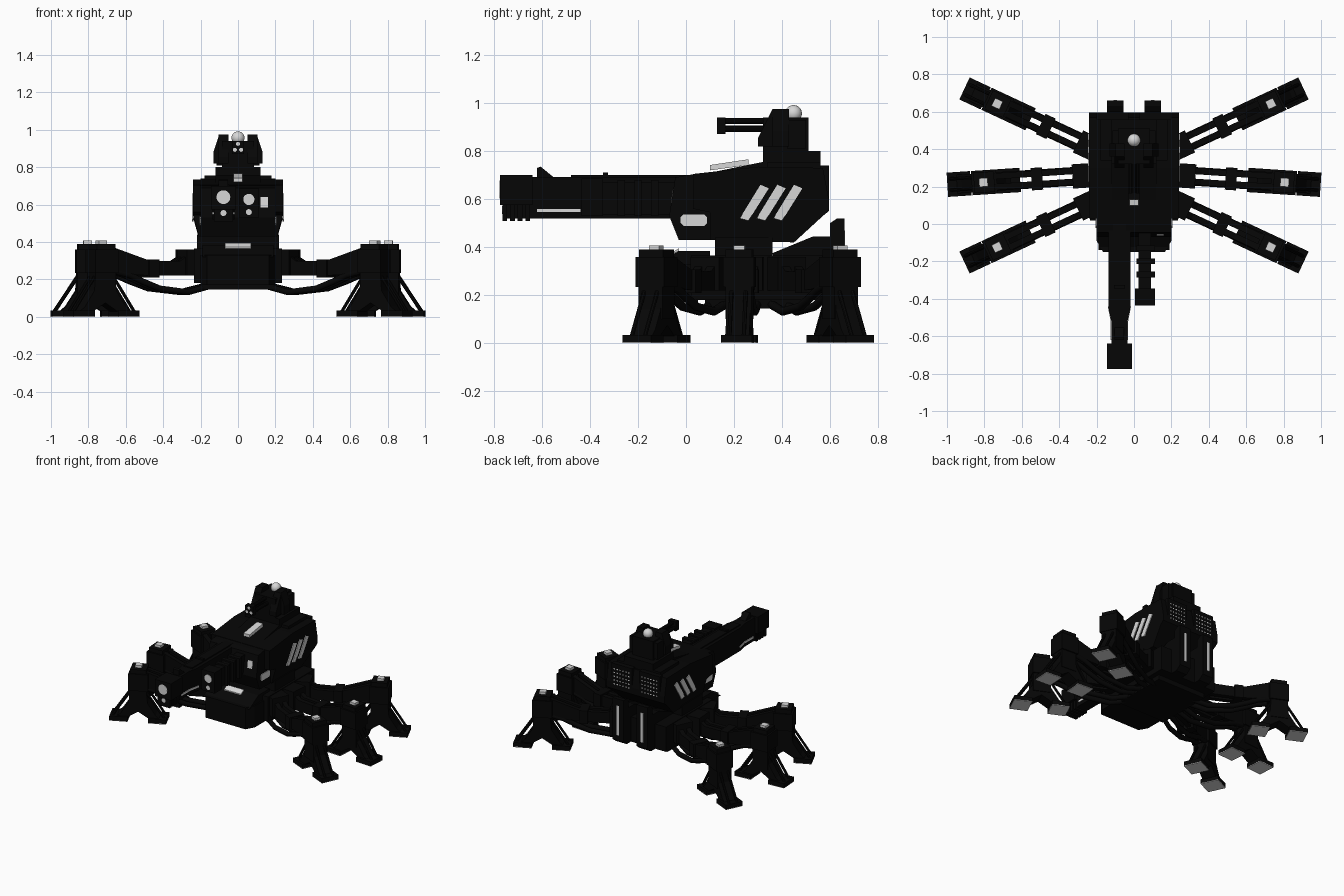
import bpy, bmesh, math
from mathutils import Matrix, Vector

if "Cube" in bpy.data.objects:
    bpy.data.objects.remove(bpy.data.objects["Cube"])


def material(name, v):
    m = bpy.data.materials.new(name)
    m.diffuse_color = (v, v, v, 1)
    m.use_nodes = True
    m.node_tree.nodes["Principled BSDF"].inputs["Base Color"].default_value = m.diffuse_color
    return m


BLACK = material("matte black", 0.0018)
LIGHT = material("light grey", 0.68)
I = Matrix.Identity(4)
FLIP = Matrix.Scale(-1, 4, (1, 0, 0))


def finish(name, bm, mat, M=I):
    bm.transform(M)
    bmesh.ops.recalc_face_normals(bm, faces=bm.faces)
    me = bpy.data.meshes.new(name)
    bm.to_mesh(me)
    bm.free()
    me.materials.append(mat)
    ob = bpy.data.objects.new(name, me)
    bpy.context.collection.objects.link(ob)
    return ob


def add_box(bm, x, y, z):
    c = Vector((sum(x) / 2, sum(y) / 2, sum(z) / 2))
    s = Matrix.Diagonal((x[1] - x[0], y[1] - y[0], z[1] - z[0], 1))
    bmesh.ops.create_cube(bm, size=1, matrix=Matrix.Translation(c) @ s)


def box(name, x, y, z, mat=BLACK, M=I):
    bm = bmesh.new()
    add_box(bm, x, y, z)
    return finish(name, bm, mat, M)


def prism(name, pts, axis, lo, hi, mat=BLACK, M=I, low_scale=None):
    """Extrude a polygon along x (points y,z), y (points x,z) or z (points x,y)."""
    bm = bmesh.new()
    def put(p, h):
        q = list(p)
        q.insert(axis, h)
        return bm.verts.new(q)
    a = [put(p, lo) for p in pts]
    b = [put(p, hi) for p in pts]
    bm.faces.new(a)
    bm.faces.new(b[::-1])
    for i in range(len(pts)):
        j = (i + 1) % len(pts)
        bm.faces.new((a[i], a[j], b[j], b[i]))
    if low_scale:  # narrow everything below a height
        for v in bm.verts:
            if v.co.z < low_scale[0]:
                v.co.x *= low_scale[1]
    return finish(name, bm, mat, M)


def rod(name, p, q, r, mat=BLACK, M=I, n=12):
    p, q = Vector(p), Vector(q)
    bm = bmesh.new()
    T = Matrix.Translation((p + q) / 2) @ (q - p).to_track_quat('Z', 'Y').to_matrix().to_4x4()
    bmesh.ops.create_cone(bm, cap_ends=True, segments=n, radius1=r, radius2=r,
                          depth=(q - p).length, matrix=T)
    return finish(name, bm, mat, M)


def cable(name, pts, r, M):
    cu = bpy.data.curves.new(name, 'CURVE')
    cu.dimensions = '3D'
    cu.bevel_depth, cu.bevel_resolution = r, 1
    sp = cu.splines.new('POLY')
    sp.points.add(len(pts) - 1)
    for s, p in zip(sp.points, pts):
        s.co = (*(M @ Vector(p)), 1)
    cu.materials.append(BLACK)
    bpy.context.collection.objects.link(bpy.data.objects.new(name, cu))


# Legs: local x runs outward, then each is turned, moved and mirrored
def leg(n, M):
    box(n + "_hip", (.18, .33), (-.065, .065), (.22, .36), M=M)
    for lo, hi in ((-.045, -.012), (.012, .045)):  # twin rails with a slot between
        prism(n + "_upper_arm_rail", [(.3, .22), (.3, .34), (.36, .3), (.5, .297), (.5, .22)],
              1, lo, hi, M=M)
        prism(n + "_forearm_rail", [(.53, .22), (.53, .297), (.6, .32), (.75, .37), (.75, .25), (.62, .225)],
              1, lo, hi, M=M)
    box(n + "_elbow", (.49, .55), (-.06, .06), (.21, .307), M=M)
    box(n + "_knee", (.735, .87), (-.065, .065), (.235, .36), M=M)
    box(n + "_knee_cap", (.748, .858), (-.055, .055), (.36, .39), M=M)
    box(n + "_knee_light", (.784, .83), (-.023, .023), (.388, .407), LIGHT, M)
    box(n + "_column", (.745, .865), (-.055, .055), (.1, .25), M=M)
    for s, side in ((-1, "inner"), (1, "outer")):
        X = lambda d: .805 + s * d
        prism(f"{n}_{side}_strut", [(X(.06), .2), (X(0), .19), (X(0), .075), (X(.07), .03), (X(.15), .03),
                                    (X(.12), .055), (X(.065), .14)], 1, -.05, .05, M=M)
        for t in (-.03, .03):
            rod(f"{n}_{side}_rod", (X(.055), t, .215), (X(.178), t, .03), .009, M=M, n=8)
        r = sorted((X(.07), X(.195)))
        box(f"{n}_{side}_pad", r, (-.065, .065), (.004, .035), M=M)
        box(f"{n}_{side}_sole", r, (-.065, .065), (0, .005), LIGHT, M)
    for t in (-.032, .032):
        cable(n + "_cable", [(.18, t, .165), (.24, t, .15), (.31, t, .132), (.48, t, .152),
                             (.58, t, .19), (.66, t, .225), (.75, t, .245)], .018, M)


for n, y, a in (("front", .217, -25), ("middle", .276, -3.8), ("rear", .302, 25)):
    T = Matrix.Translation((0, y, 0)) @ Matrix.Rotation(math.radians(a), 4, 'Z')
    leg(n + "_right_leg", T)
    leg(n + "_left_leg", FLIP @ T)

# Chassis
box("chassis_core", (-.235, .235), (.02, .57), (.18, .365))
box("chassis_keel", (-.2, .2), (.08, .5), (.145, .2))
prism("chassis_nose", [(-.2, .05), (-.2, -.09), (-.165, -.15), (.165, -.15), (.2, -.09), (.2, .05)],
      2, .17, .33)
prism("chassis_nose_deck", [(-.14, .32), (-.03, .385), (.1, .385), (.1, .32)], 0, -.19, .19)
prism("nose_light", [(-.065, .366), (-.065, .374), (-.03, .395), (-.03, .385)], 0, -.07, .07, LIGHT)
box("turret_mount", (-.22, .22), (.12, .36), (.36, .44))
for M, s in ((I, "right"), (FLIP, "left")):
    prism(s + "_rear_pack", [(.36, .375), (.53, .445), (.6, .445), (.6, .5), (.63, .52), (.66, .52),
                             (.66, .21), (.62, .18), (.4, .18)], 0, .055, .145, M=M)
    box(s + "_rear_pack_light", (.09, .11), (.658, .663), (.25, .47), LIGHT, M)

# Turret body, its lower front corner cut back over the side lights
prism("turret_body", [(.03, .56), (.1, .545), (.1, .43), (.45, .42), (.57, .53), (.595, .55), (.595, .6),
                      (.57, .73), (.3, .735), (.03, .705)], 0, -.24, .24, low_scale=(.46, .87))
prism("turret_front", [(-.07, .53), (-.03, .43), (.12, .43), (.12, .71), (0, .7), (-.045, .69)],
      0, -.2, .2)
prism("turret_roof", [(0, .69), (.32, .755), (.32, .8), (.56, .8), (.56, .7)], 0, -.12, .12)
box("roof_step", (-.18, .18), (.34, .56), (.72, .755))
prism("roof_light", [(.1, .72), (.1, .742), (.26, .766), (.26, .742)], 0, -.025, .025, LIGHT)
prism("front_light", [(-.0632, .585), (-.0545, .64), (-.045, .64), (-.045, .585)], 0, .12, .16, LIGHT)
dots = bmesh.new()
for M, s in ((I, "right"), (FLIP, "left")):
    for i in range(3):
        o = .23 + .07 * i
        prism(f"{s}_side_stripe_{i + 1}", [(o - .006, .52), (o + .03, .51), (o + .115, .645), (o + .08, .66)],
              0, .238, .245, LIGHT, M)
    prism(s + "_side_light", [(-.022, .5), (-.01, .488), (.075, .488), (.087, .5), (.087, .525),
                              (.075, .537), (-.01, .537), (-.022, .525)], 0, .198, .205, LIGHT, M)
    box(s + "_rear_vent", (.03, .2), (.56, .595), (.55, .74), M=M)
    k = 1 if s == "right" else -1
    for i in range(6):
        for j in range(5):
            x, z = k * (.055 + .024 * i), .59 + .028 * j
            add_box(dots, (x - .005, x + .005), (.593, .5965), (z - .004, z + .004))
finish("rear_vent_dots", dots, LIGHT)

# Main cannon
CX = -.078
prism("cannon_barrel", [(CX - .058, .05), (CX - .058, -.45), (CX - .043, -.52), (CX - .043, -.68),
                        (CX + .043, -.68), (CX + .043, -.52), (CX + .058, -.45), (CX + .058, .05)],
      2, .52, .692)
box("cannon_top_rail", (CX - .035, CX + .035), (-.48, 0), (.69, .7))
box("cannon_muzzle", (CX - .067, CX + .067), (-.775, -.64), (.575, .7))
for i in range(4):
    y = -.765 + .032 * i
    box(f"muzzle_fin_{i + 1}", (CX - .05, CX + .05), (y, y + .02), (.51, .58))
box("muzzle_lower_core", (CX - .035, CX + .035), (-.755, -.64), (.52, .58))
prism("cannon_sight", [(-.62, .69), (-.62, .73), (-.605, .735), (-.55, .69)], 0, CX - .025, CX + .025)
box("cannon_rib", (CX - .03, CX + .03), (-.345, -.325), (.69, .71))
for s in (-1, 1):
    x = CX + s * .043
    prism("cannon_side_light", [(x - .004, -.62), (x + .004, -.62), (x + .004, -.52),
                                (x + s * .015 + .004, -.44), (x + s * .015 - .004, -.44), (x - .004, -.52)],
          2, .546, .56, LIGHT)

# Secondary gun
GX = .058
box("gun_barrel", (GX - .033, GX + .033), (-.37, 0), (.535, .67))
box("gun_muzzle", (GX - .053, GX + .053), (-.435, -.345), (.53, .685))
for i, y in enumerate((-.13, -.2, -.27)):
    box(f"gun_collar_{i + 1}", (GX - .045, GX + .055), (y - .015, y + .015), (.53, .68))

# Muzzle discs
for name, x, y, z, r in (("cannon_lens", CX, -.775, .64, .037), ("cannon_lower_lens", CX, -.765, .555, .016),
                         ("gun_lens", GX, -.435, .628, .03), ("gun_lower_lens", GX, -.435, .56, .016)):
    rod(name, (x, y + .005, z), (x, y - .0012, z), r, LIGHT, n=20)

# Sensor head with small triple gun and dome
box("head_core", (-.085, .085), (.32, .51), (.79, .94))
for M, s in ((I, "right"), (FLIP, "left")):
    prism(s + "_head_cheek", [(.05, .82), (.13, .82), (.13, .885), (.1, .975), (.05, .975)],
          1, .36, .43, M=M)
    prism(s + "_head_cheek_front", [(.3, .82), (.3, .855), (.36, .975), (.36, .82)], 0, .05, .105, M=M)
    box(s + "_head_side", (.08, .115), (.42, .5), (.81, .93), M=M)
box("small_gun_muzzle", (-.032, .032), (.13, .165), (.872, .94))
for i, (x, z) in enumerate(((0, .925), (-.017, .893), (.017, .893))):
    rod(f"small_gun_barrel_{i + 1}", (x, .15, z), (x, .34, z), .013, n=10)
    rod(f"small_gun_lens_{i + 1}", (x, .135, z), (x, .129, z), .011, LIGHT, n=10)
bm = bmesh.new()
bmesh.ops.create_uvsphere(bm, u_segments=20, v_segments=12, radius=.035,
                          matrix=Matrix.Translation((0, .448, .957)))
for f in bm.faces:
    f.smooth = True
finish("head_dome", bm, LIGHT)
